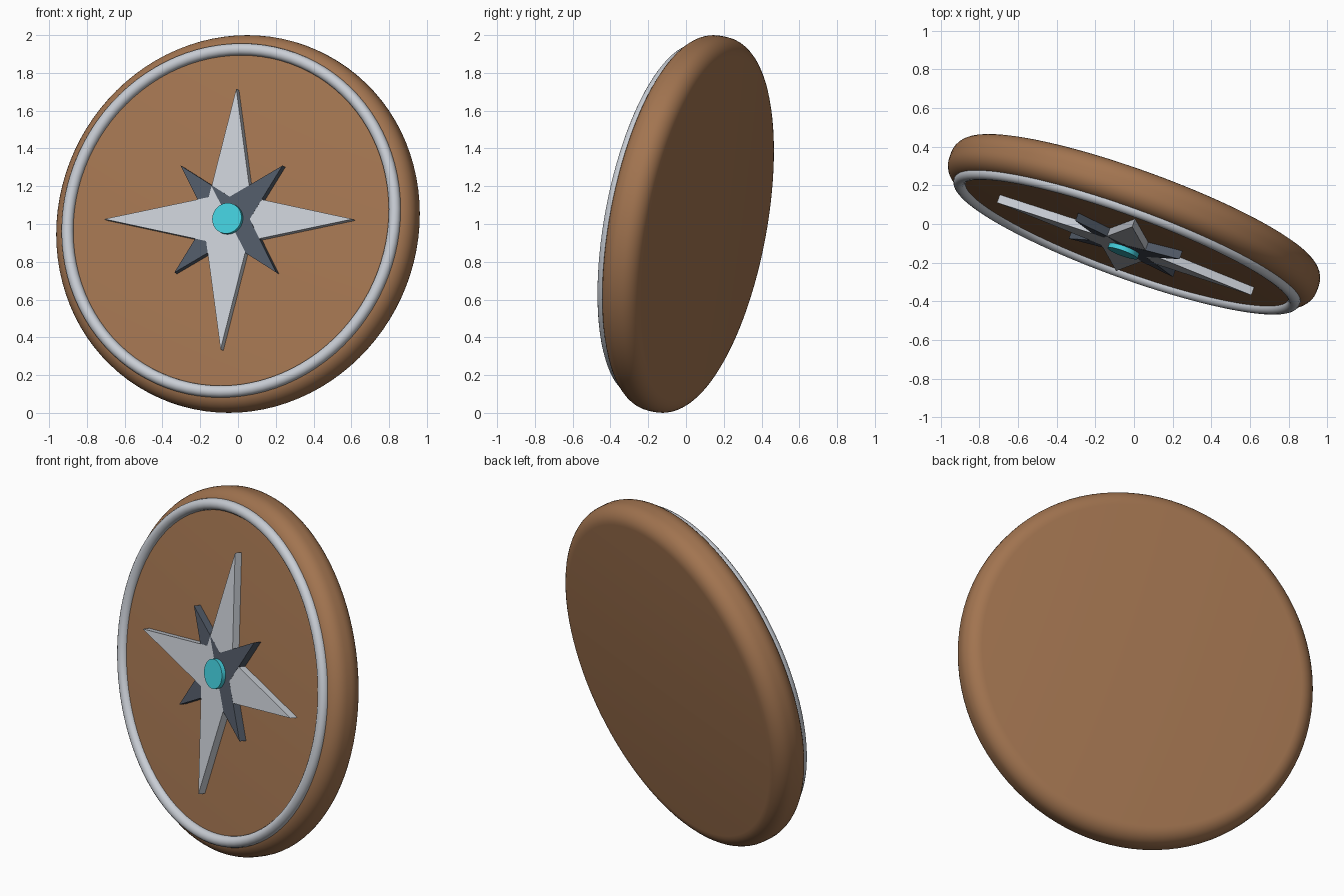
import bpy, bmesh, math
from mathutils import Matrix

cube = bpy.data.objects.get("Cube")
if cube:
    bpy.data.objects.remove(cube, do_unlink=True)

# Shared placement: the dial is built flat, then turned upright and tilted
PLACE = (Matrix.Translation((0, 0.011, 1.0))
         @ Matrix.Rotation(math.radians(-20), 4, 'Z')
         @ Matrix.Rotation(math.radians(80), 4, 'X'))
FACE = 0.107  # height of the dial face above its middle


def material(name, rgb):
    mat = bpy.data.materials.new(name)
    mat.use_nodes = True
    mat.diffuse_color = (*rgb, 1)
    bsdf = mat.node_tree.nodes["Principled BSDF"]
    bsdf.inputs["Base Color"].default_value = (*rgb, 1)
    bsdf.inputs["Roughness"].default_value = 0.6
    return mat


brown = material("warm brown", (0.36, 0.175, 0.08))
silver = material("pale silver", (0.58, 0.61, 0.66))
slate = material("dark slate", (0.08, 0.098, 0.13))
cyan = material("bright cyan", (0.055, 0.60, 0.70))


def finish(obj, name, mat, smooth=True):
    obj.name = obj.data.name = name
    obj.data.materials.append(mat)
    obj.matrix_world = PLACE
    bpy.ops.object.select_all(action='DESELECT')
    obj.select_set(True)
    bpy.context.view_layer.objects.active = obj
    if smooth:
        bpy.ops.object.shade_smooth_by_angle(angle=math.radians(35))
    return obj


def from_bmesh(bm, name, mat, smooth=True):
    bmesh.ops.recalc_face_normals(bm, faces=bm.faces[:])
    mesh = bpy.data.meshes.new(name)
    bm.to_mesh(mesh)
    bm.free()
    obj = bpy.data.objects.new(name, mesh)
    bpy.context.collection.objects.link(obj)
    return finish(obj, name, mat, smooth)


def disc(name, radius, bottom, top, mat, round_edge=0.0):
    bm = bmesh.new()
    bmesh.ops.create_cone(bm, cap_ends=True, segments=96, radius1=radius, radius2=radius,
                          depth=top - bottom,
                          matrix=Matrix.Translation((0, 0, (top + bottom) / 2)))
    if round_edge:
        rims = [e for e in bm.edges if abs(e.verts[0].co.z - e.verts[1].co.z) < 1e-5]
        bmesh.ops.bevel(bm, geom=rims, offset=round_edge, segments=8, profile=0.5,
                        affect='EDGES')
    return from_bmesh(bm, name, mat)


def star(name, tip, notch, start, bottom, top, mat, lean=0.0):
    """Four-pointed star plate; lean lifts one side by a hair."""
    bm = bmesh.new()
    layers = []
    for z in (bottom, top):
        ring = []
        for i in range(8):
            r = notch if i % 2 else tip
            a = math.radians(start + 45 * i)
            x, y = r * math.cos(a), r * math.sin(a)
            ring.append(bm.verts.new((x, y, z + lean * (x + 0.6 * y))))
        centre = bm.verts.new((0, 0, z))
        for i in range(8):
            bm.faces.new((centre, ring[i], ring[(i + 1) % 8]))
        layers.append(ring)
    low, high = layers
    for i in range(8):
        j = (i + 1) % 8
        bm.faces.new((low[i], low[j], high[j], high[i]))
    return from_bmesh(bm, name, mat, smooth=False)


# Thick round body with rounded rims
disc("body_disc", 1.011, -FACE, FACE, brown, round_edge=0.091)

# Rim ring half sunk into the face
bpy.ops.mesh.primitive_torus_add(major_segments=96, minor_segments=16,
                                 major_radius=0.92, minor_radius=0.032)
ring_obj = bpy.context.object
ring_obj.data.transform(Matrix.Translation((0, 0, FACE)))
finish(ring_obj, "rim_ring", silver)

# Main and diagonal star points
star("main_star", 0.70, 0.167, 0, 0.097, 0.151, silver)
star("diagonal_star", 0.406, 0.12, 45, 0.097, 0.151, slate, lean=0.004)

# Centre hub
disc("centre_hub", 0.082, 0.10, 0.176, cyan)
